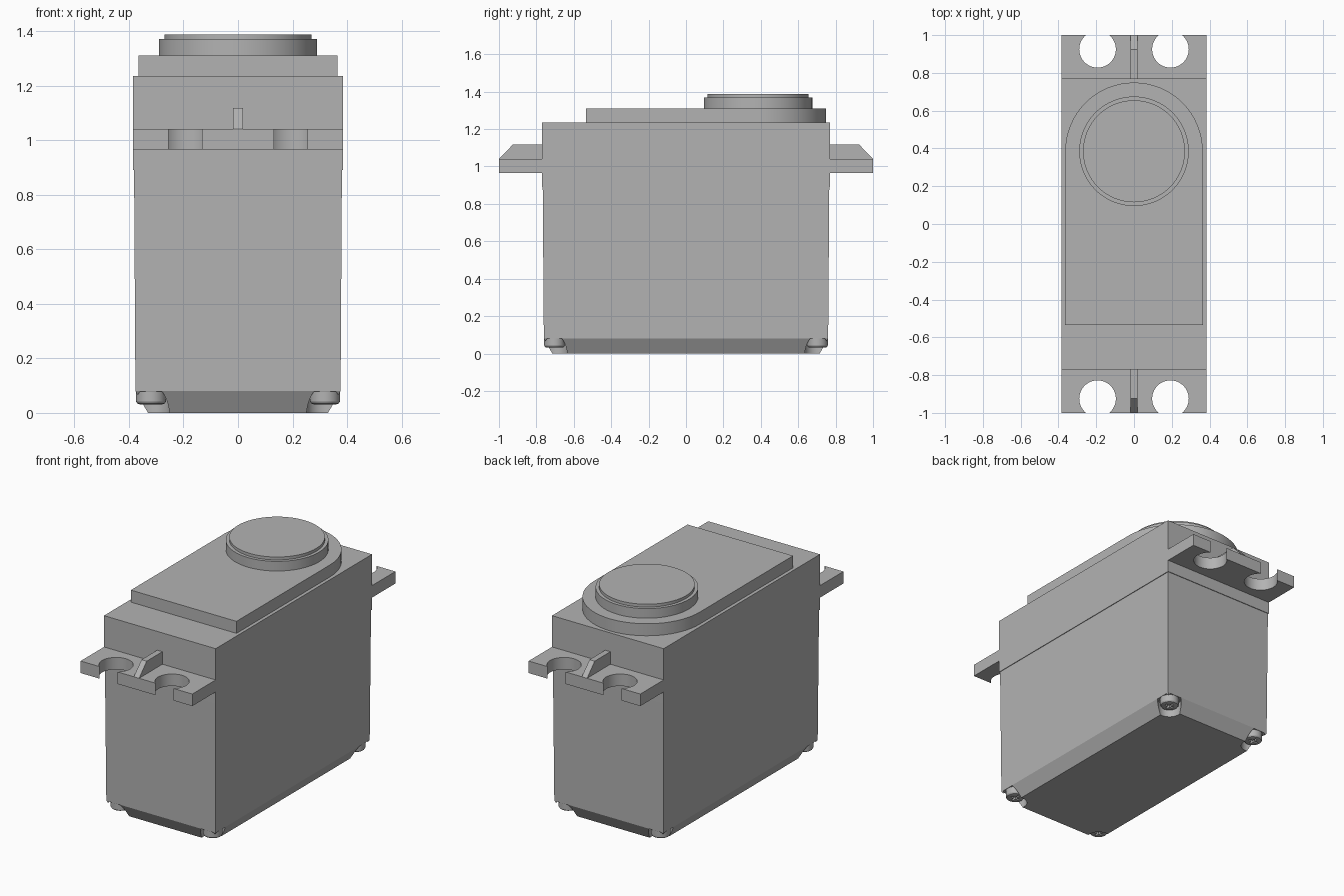
import bpy
import bmesh
from math import cos, sin, pi, radians

cube = bpy.data.objects.get("Cube")
if cube:
    bpy.data.objects.remove(cube)

GREY = 0.45
grey = bpy.data.materials.new("grey plastic")
grey.use_nodes = True
grey.diffuse_color = (GREY, GREY, GREY, 1)
bsdf = next(n for n in grey.node_tree.nodes if n.type == "BSDF_PRINCIPLED")
bsdf.inputs["Base Color"].default_value = (GREY, GREY, GREY, 1)


def finish(name, bm):
    """Turn a bmesh into a named grey object."""
    bmesh.ops.recalc_face_normals(bm, faces=bm.faces)
    mesh = bpy.data.meshes.new(name)
    bm.to_mesh(mesh)
    bm.free()
    obj = bpy.data.objects.new(name, mesh)
    bpy.context.collection.objects.link(obj)
    mesh.materials.append(grey)
    return obj


def loft(name, rings):
    """Skin closed rings of equal length and cap both ends."""
    bm = bmesh.new()
    loops = [[bm.verts.new(p) for p in ring] for ring in rings]
    n = len(loops[0])
    for a, b in zip(loops, loops[1:]):
        for i in range(n):
            j = (i + 1) % n
            bm.faces.new((a[i], a[j], b[j], b[i]))
    bm.faces.new(loops[0])
    bm.faces.new(loops[-1])
    return finish(name, bm)


def rect(hx, hy, z):
    return [(-hx, -hy, z), (hx, -hy, z), (hx, hy, z), (-hx, hy, z)]


def circle(x, y, r, z, n=48):
    return [(x + r * cos(2 * pi * i / n), y + r * sin(2 * pi * i / n), z) for i in range(n)]


def box(name, x, y, hx, hy, z0, z1):
    return loft(name, [[(x + px, y + py, z) for px, py, z in rect(hx, hy, z)] for z in (z0, z1)])


def cut(target, cutter):
    """Subtract the cutter, then remove it."""
    cutter.hide_render = True
    mod = target.modifiers.new("cut", "BOOLEAN")
    mod.operation = "DIFFERENCE"
    mod.solver = "EXACT"
    mod.object = cutter
    activate(target)
    bpy.ops.object.modifier_apply(modifier=mod.name)
    bpy.data.objects.remove(cutter)


def activate(obj):
    bpy.ops.object.select_all(action="DESELECT")
    obj.select_set(True)
    bpy.context.view_layer.objects.active = obj


def smooth(obj):
    activate(obj)
    bpy.ops.object.shade_smooth_by_angle(angle=radians(30))


# Case: upper shell, slightly tapered middle shell, chamfered bottom lid
loft("upper_case", [rect(0.385, 0.77, 0.89), rect(0.385, 0.77, 1.235)])
loft("middle_case", [rect(0.376, 0.76, 0.08), rect(0.381, 0.766, 0.89)])
lid = loft("bottom_lid", [rect(0.33, 0.715, 0), rect(0.376, 0.76, 0.08)])

# Corner screws with cross recesses, sitting in pockets of the lid
SX, SY = 0.319, 0.703
for sx, side in ((-1, "right"), (1, "left")):
    for sy, end in ((-1, "front"), (1, "back")):
        x, y = sx * SX, sy * SY
        cut(lid, loft("pocket", [circle(x, y, 0.069, -0.02), circle(x, y, 0.069, 0.079)]))
        profile = ((0.040, 0.031), (0.050, 0.034), (0.055, 0.042), (0.055, 0.081))
        screw = loft(f"screw_{end}_{side}", [circle(x, y, r, z, 32) for r, z in profile])
        cut(screw, box("slot", x, y, 0.03, 0.007, 0.01, 0.05))
        cut(screw, box("slot", x, y, 0.007, 0.03, 0.01, 0.05))
        smooth(screw)
smooth(lid)

# Mounting ears with open screw holes and a sloped rib
for s, end in ((-1, "front"), (1, "back")):
    ear = box(f"{end}_ear", 0, s * 0.88, 0.385, 0.12, 0.965, 1.04)
    for x in (-0.193, 0.193):
        cut(ear, loft("hole", [circle(x, s * 0.925, 0.097, z) for z in (0.9, 1.1)]))
    smooth(ear)
    side_profile = ((0.76, 1.035), (1.0, 1.04), (0.925, 1.118), (0.76, 1.118))
    loft(f"{end}_rib", [[(x, s * y, z) for y, z in side_profile] for x in (-0.018, 0.018)])

# Top plate rounded around the output boss
CY, R = 0.385, 0.364
arc = [(R * cos(pi * i / 32), CY + R * sin(pi * i / 32)) for i in range(33)]
outline = arc + [(-R, -0.535), (R, -0.535)]
smooth(loft("top_plate", [[(x, y, z) for x, y in outline] for z in (1.23, 1.31)]))

# Round output boss with a stepped cap
boss = ((0.29, 1.305), (0.29, 1.37), (0.27, 1.37), (0.27, 1.388))
smooth(loft("output_boss", [circle(0, CY, r, z, 64) for r, z in boss]))
